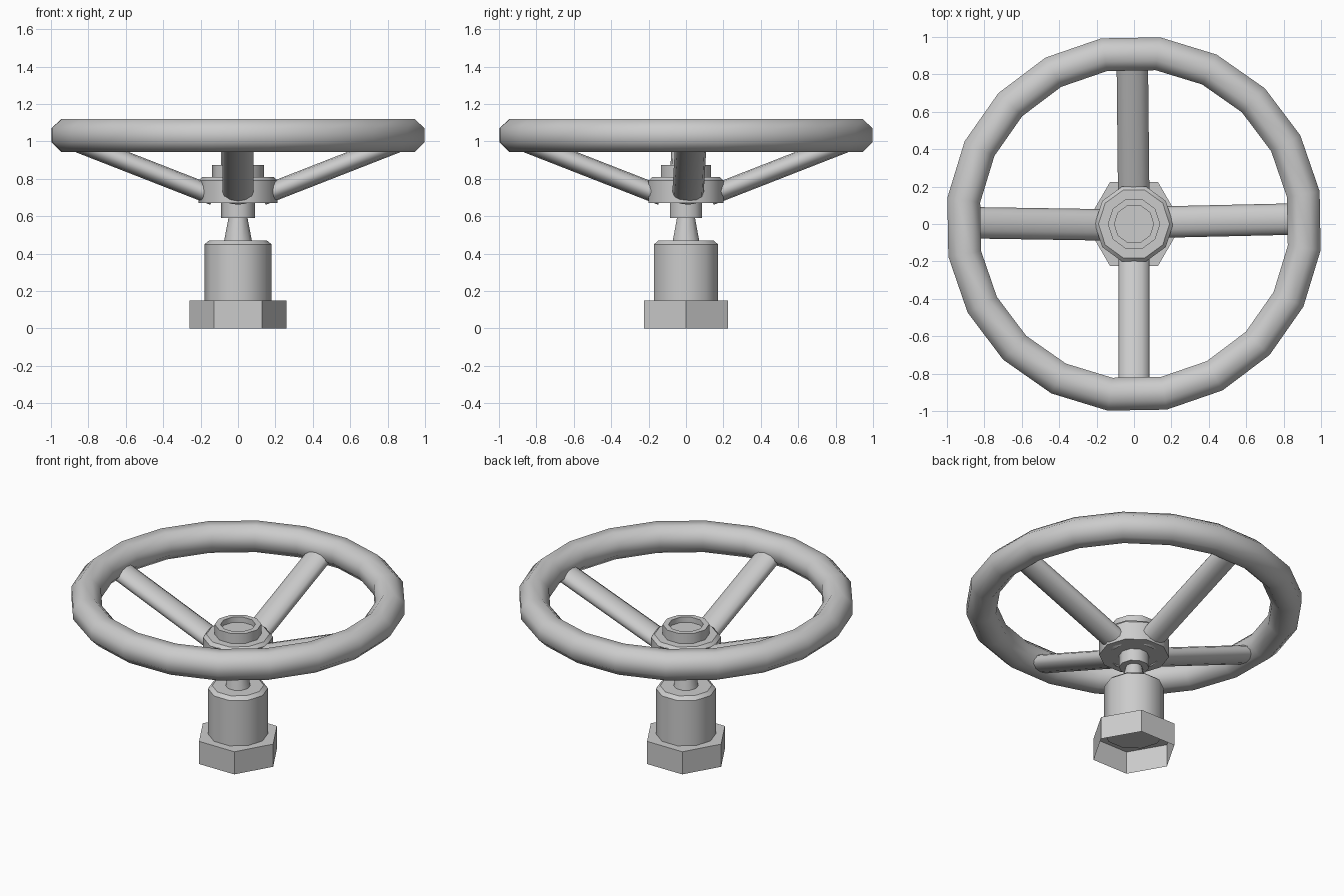
import bpy, bmesh, math
from mathutils import Matrix, Vector

if "Cube" in bpy.data.objects:
    bpy.data.objects.remove(bpy.data.objects["Cube"])


def finish(name, bm, angle):
    me = bpy.data.meshes.new(name)
    bmesh.ops.recalc_face_normals(bm, faces=bm.faces)
    bm.to_mesh(me)
    bm.free()
    ob = bpy.data.objects.new(name, me)
    bpy.context.collection.objects.link(ob)
    bpy.ops.object.select_all(action='DESELECT')
    ob.select_set(True)
    bpy.context.view_layer.objects.active = ob
    bpy.ops.object.shade_smooth_by_angle(angle=math.radians(angle))
    return ob


def lathe(name, profile, sides, angle=40, offset=0.0, closed=False, cap_start=True, cap_end=True):
    """Revolve (radius, z) points around z."""
    bm = bmesh.new()
    rings = []
    for r, z in profile:
        rings.append([bm.verts.new((r * math.cos(a), r * math.sin(a), z))
                      for a in (math.radians(offset) + math.tau * i / sides for i in range(sides))])
    pairs = list(zip(rings, rings[1:]))
    if closed:
        pairs.append((rings[-1], rings[0]))
    for lo, hi in pairs:
        for i in range(sides):
            j = (i + 1) % sides
            bm.faces.new((lo[i], lo[j], hi[j], hi[i]))
    if not closed:
        if cap_start:
            bm.faces.new(rings[0])
        if cap_end:
            bm.faces.new(rings[-1])
    return finish(name, bm, angle)


# Wheel rim: octagonal tube swept in 20 segments
tube = [(0.919 + 0.096 * math.cos(math.radians(22.5 + 45 * k)),
         1.032 + 0.095 * math.sin(math.radians(22.5 + 45 * k))) for k in range(8)]
lathe("wheel_rim", tube, 20, angle=50, offset=10, closed=True)

# Flattened spokes sloping up from hub to rim
for n, deg in enumerate((1.3, 90.6, 179.1, 270)):
    start, end = Vector((0.13, 0, 0.71)), Vector((0.88, 0, 1.003))
    d = end - start
    bm = bmesh.new()
    bmesh.ops.create_cone(bm, cap_ends=True, segments=12, radius1=1, radius2=1, depth=d.length)
    m = (Matrix.Rotation(math.radians(deg), 4, 'Z')
         @ Matrix.Translation((start + end) / 2 + Vector((0, 0.007 if n % 2 == 0 else 0, 0)))
         @ Matrix.Rotation(math.atan2(d.x, d.z), 4, 'Y')
         @ Matrix.Diagonal((0.052, 0.084, 1, 1)))
    bm.transform(m)
    finish(f"spoke_{n + 1}", bm, 50)

# Hub with raised collar and recessed top
lathe("hub", [(0.21, 0.67), (0.21, 0.79), (0.19, 0.81), (0.14, 0.81), (0.14, 0.875),
              (0.105, 0.875), (0.105, 0.84)], 10)

# Stem: neck below hub and tapered spindle
lathe("stem_neck", [(0.09, 0.59), (0.09, 0.68)], 10)
lathe("spindle", [(0.076, 0.46), (0.05, 0.595)], 10)

# Valve body with chamfered top
lathe("valve_body", [(0.18, 0.13), (0.18, 0.45), (0.155, 0.47)], 10)

# Hexagonal nut, open underneath
lathe("hex_nut", [(0.258, 0.0), (0.258, 0.15)], 6, angle=20, cap_start=False)
